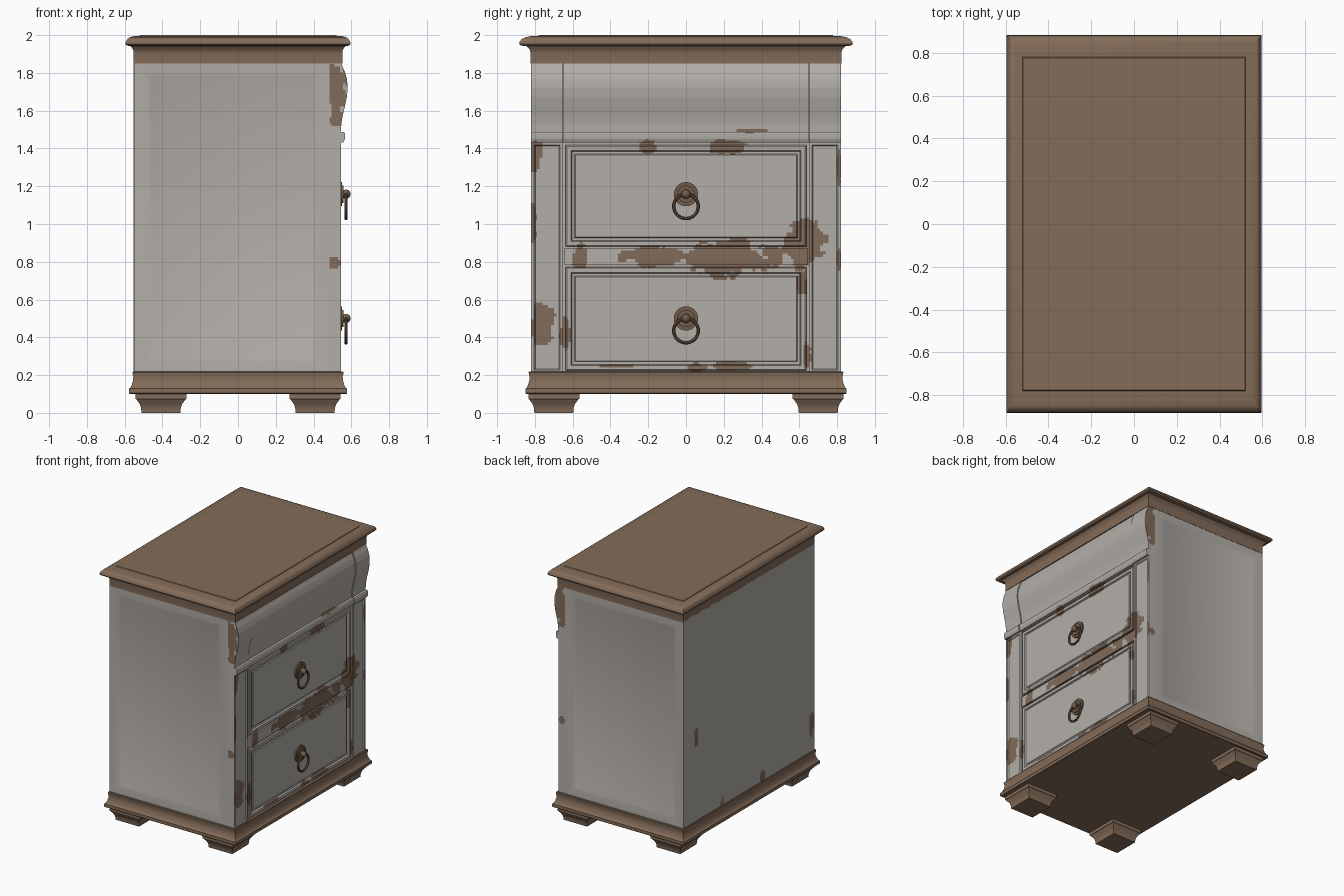
import bpy, bmesh, math
from mathutils import Vector, noise

old = bpy.data.objects.get("Cube")
if old:
    bpy.data.objects.remove(old)


def material(name, rgb):
    m = bpy.data.materials.new(name)
    m.use_nodes = True
    m.diffuse_color = (*rgb, 1)
    m.node_tree.nodes["Principled BSDF"].inputs["Base Color"].default_value = (*rgb, 1)
    return m


paint = material("grey paint", (0.45, 0.42, 0.39))
trim = material("brown trim", (0.23, 0.15, 0.1))
wood = material("bare wood", (0.22, 0.145, 0.1))
metal = material("aged bronze", (0.17, 0.11, 0.07))
parts = []

# Worn paint patches: centre and radii on each side of the cabinet
front_wear = [
    (0.23, 0.82, 0.23, 0.1), (-0.18, 0.83, 0.16, 0.055), (-0.56, 0.83, 0.04, 0.07),
    (0.63, 0.9, 0.1, 0.12), (-0.77, 0.47, 0.06, 0.11), (-0.8, 1.36, 0.035, 0.08),
    (-0.64, 0.42, 0.025, 0.08), (0.22, 1.41, 0.09, 0.04), (-0.2, 1.41, 0.05, 0.035),
    (0.06, 0.24, 0.05, 0.03), (0.25, 0.25, 0.11, 0.025), (-0.37, 0.25, 0.08, 0.012),
    (0.61, 0.68, 0.03, 0.06), (0.81, 0.8, 0.012, 0.06), (0.81, 1.3, 0.012, 0.08),
    (0.34, 1.49, 0.15, 0.008), (0.64, 0.3, 0.02, 0.06), (-0.81, 1.0, 0.015, 0.1)]
side_wear = [(0.52, 1.71, 0.06, 0.14), (0.52, 1.56, 0.035, 0.035), (0.515, 0.79, 0.03, 0.03)]
back_wear = [(0.66, 0.87, 0.02, 0.08), (-0.17, 0.25, 0.03, 0.06),
             (0.33, 0.25, 0.02, 0.06), (-0.79, 0.43, 0.03, 0.12)]


def is_worn(c):
    if abs(c.y) > 0.818:
        u, wear = c.x, side_wear
    else:
        u, wear = c.y, front_wear if c.x > 0 else back_wear
    wobble = 0.45 * noise.noise(c * 14) + 0.2 * noise.noise(c * 40)
    return any(math.hypot((u - a) / ra, (c.z - b) / rb) < 1 + wobble for a, b, ra, rb in wear)


def wear_down(ob, step=0.015):
    """Cut a fine grid and bare the wood inside the worn patches."""
    ob.data.materials.append(wood)
    bm = bmesh.new()
    bm.from_mesh(ob.data)
    for axis in range(3):
        normal = Vector([float(i == axis) for i in range(3)])
        values = [v.co[axis] for v in bm.verts]
        low, high = min(values), max(values)
        for k in range(1, math.ceil((high - low) / step)):
            bmesh.ops.bisect_plane(bm, geom=bm.verts[:] + bm.edges[:] + bm.faces[:],
                                   plane_co=normal * (low + k * step), plane_no=normal)
    for f in bm.faces:
        f.material_index = int(is_worn(f.calc_center_median()))
    bm.to_mesh(ob.data)
    bm.free()


def finish(name, bm, mat):
    bmesh.ops.recalc_face_normals(bm, faces=bm.faces[:])
    mesh = bpy.data.meshes.new(name)
    bm.to_mesh(mesh)
    bm.free()
    mesh.materials.append(mat)
    ob = bpy.data.objects.new(name, mesh)
    bpy.context.collection.objects.link(ob)
    parts.append(ob)
    return ob


def loft(name, rings, mat):
    """Skin a row of equal point rings and cap both ends."""
    bm = bmesh.new()
    loops = [[bm.verts.new(p) for p in ring] for ring in rings]
    for a, b in zip(loops, loops[1:]):
        for i in range(len(a)):
            j = (i + 1) % len(a)
            bm.faces.new((a[i], a[j], b[j], b[i]))
    bm.faces.new(loops[0])
    bm.faces.new(loops[-1])
    return finish(name, bm, mat)


def moulding(name, hx, hy, profile, mat, cx=0, cy=0, stretch=1):
    corners = [(-1, -1), (1, -1), (1, 1), (-1, 1)]
    return loft(name, [[(cx + sx * (hx + o), cy + sy * (hy + o * stretch), z)
                        for sx, sy in corners] for o, z in profile], mat)


def box(name, low, high, mat, steps=(), facing=()):
    """Box whose chosen faces get nested insets of (width, depth)."""
    bm = bmesh.new()
    bmesh.ops.create_cube(bm, size=1)
    low, high = Vector(low), Vector(high)
    for v in bm.verts:
        v.co = (low + high) / 2 + v.co * (high - low)
    bm.normal_update()
    for f in [f for f in bm.faces if any(f.normal.dot(Vector(d)) > 0.9 for d in facing)]:
        for width, depth in steps:
            bmesh.ops.inset_individual(bm, faces=[f], thickness=width, depth=depth,
                                       use_even_offset=True)
    return finish(name, bm, mat)


FRONT = [(1, 0, 0)]

# Carcass with framed side panels
box("carcass", (-0.549, -0.82, 0.2), (0.485, 0.82, 1.87), paint,
    [(0.07, 0), (0.02, -0.008)], [(0, 1, 0), (0, -1, 0)])
wear_down(box("back_panel", (-0.552, -0.66, 0.21), (-0.548, 0.82, 1.86), paint), 0.02)
wear_down(box("back_strip", (-0.5505, -0.82, 0.21), (-0.548, -0.66, 1.86), paint), 0.02)

# Front board, rail and stiles
wear_down(box("front_board", (0.48, -0.65, 0.21), (0.528, 0.65, 1.44), paint))
wear_down(box("middle_rail", (0.52, -0.645, 0.785), (0.541, 0.645, 0.87), paint))
for side, s in (("left", 1), ("right", -1)):
    y = sorted((s * 0.65, s * 0.82))
    wear_down(box(side + "_stile", (0.485, y[0], 0.21), (0.545, y[1], 1.435), paint,
                  [(0.016, 0), (0.006, -0.007)], FRONT))

# Curved frieze with a lip, flanked by end blocks
bow = [(0.48, 1.86), (0.546, 1.86), (0.553, 1.835), (0.566, 1.805), (0.577, 1.765),
       (0.581, 1.72), (0.576, 1.67), (0.565, 1.62), (0.554, 1.575), (0.547, 1.53),
       (0.545, 1.488), (0.562, 1.486), (0.567, 1.478), (0.566, 1.45), (0.558, 1.432),
       (0.48, 1.428)]
for name, y0, y1, inset in (("frieze", -0.648, 0.648, 0.005),
                            ("left_end_block", 0.652, 0.82, 0),
                            ("right_end_block", -0.82, -0.652, 0)):
    block = loft(name, [[(x - inset, y, z) for x, z in bow] for y in (y0, y1)], paint)
    wear_down(block)

# Drawers with beaded fronts and ring pulls
bead = [(0.006, 0.005), (0.022, 0), (0.005, -0.012), (0.014, 0), (0.005, 0.006)]
for level, bottom, top, pull in (("lower", 0.224, 0.772, 0.5), ("upper", 0.88, 1.417, 1.158)):
    wear_down(box(level + "_drawer", (0.5, -0.637, bottom), (0.541, 0.637, top),
                  paint, bead, FRONT))
    for kind, radius, depth, x in (("plate", 0.064, 0.02, 0.541), ("boss", 0.046, 0.02, 0.549),
                                   ("stem", 0.016, 0.04, 0.562)):
        bpy.ops.mesh.primitive_cylinder_add(vertices=32, radius=radius, depth=depth,
                                            location=(x, 0, pull), rotation=(0, math.pi / 2, 0))
        ob = bpy.context.object
        ob.name = f"{level}_pull_{kind}"
        ob.data.materials.append(metal)
        parts.append(ob)
    bpy.ops.mesh.primitive_uv_sphere_add(segments=20, ring_count=12, radius=0.024,
                                         location=(0.572, 0, pull))
    knob = bpy.context.object
    bpy.ops.mesh.primitive_torus_add(major_radius=0.065, minor_radius=0.009, major_segments=40,
                                     minor_segments=10, location=(0.572, 0, pull - 0.064),
                                     rotation=(0, math.pi / 2, 0))
    ring = bpy.context.object
    for ob, kind in ((knob, "knob"), (ring, "ring")):
        ob.name = f"{level}_pull_{kind}"
        ob.data.materials.append(metal)
        parts.append(ob)

# Moulded top and plinth
moulding("top", 0.552, 0.822,
         [(-0.01, 1.85), (0, 1.85), (0, 1.905), (0.004, 1.925), (0.014, 1.938), (0.017, 1.943),
          (0.038, 1.944), (0.044, 1.953), (0.042, 1.966), (0.033, 1.98), (0.02, 1.989),
          (0, 1.994), (-0.03, 1.996), (-0.032, 2)], trim, stretch=1.4)
moulding("plinth", 0.552, 0.826,
         [(0.02, 0.1), (0.025, 0.104), (0.025, 0.128), (0.018, 0.133), (0.01, 0.15),
          (0.004, 0.17), (0.002, 0.19), (0.006, 0.205), (0.007, 0.215), (0.003, 0.22)], trim)

# Four bracket feet
for sx in (-1, 1):
    for sy in (-1, 1):
        name = f"{'left' if sx > 0 else 'right'}_{'back' if sy > 0 else 'front'}_foot"
        moulding(name, 0.135, 0.135,
                 [(-0.032, 0), (-0.03, 0.025), (-0.023, 0.047), (-0.01, 0.064), (-0.007, 0.07),
                  (0, 0.074), (0, 0.102)], trim, sx * 0.408, sy * 0.7)

# Smooth curves, keep edges crisp
bpy.ops.object.select_all(action="DESELECT")
for ob in parts:
    ob.select_set(True)
bpy.context.view_layer.objects.active = parts[0]
bpy.ops.object.shade_smooth_by_angle(angle=math.radians(32))
